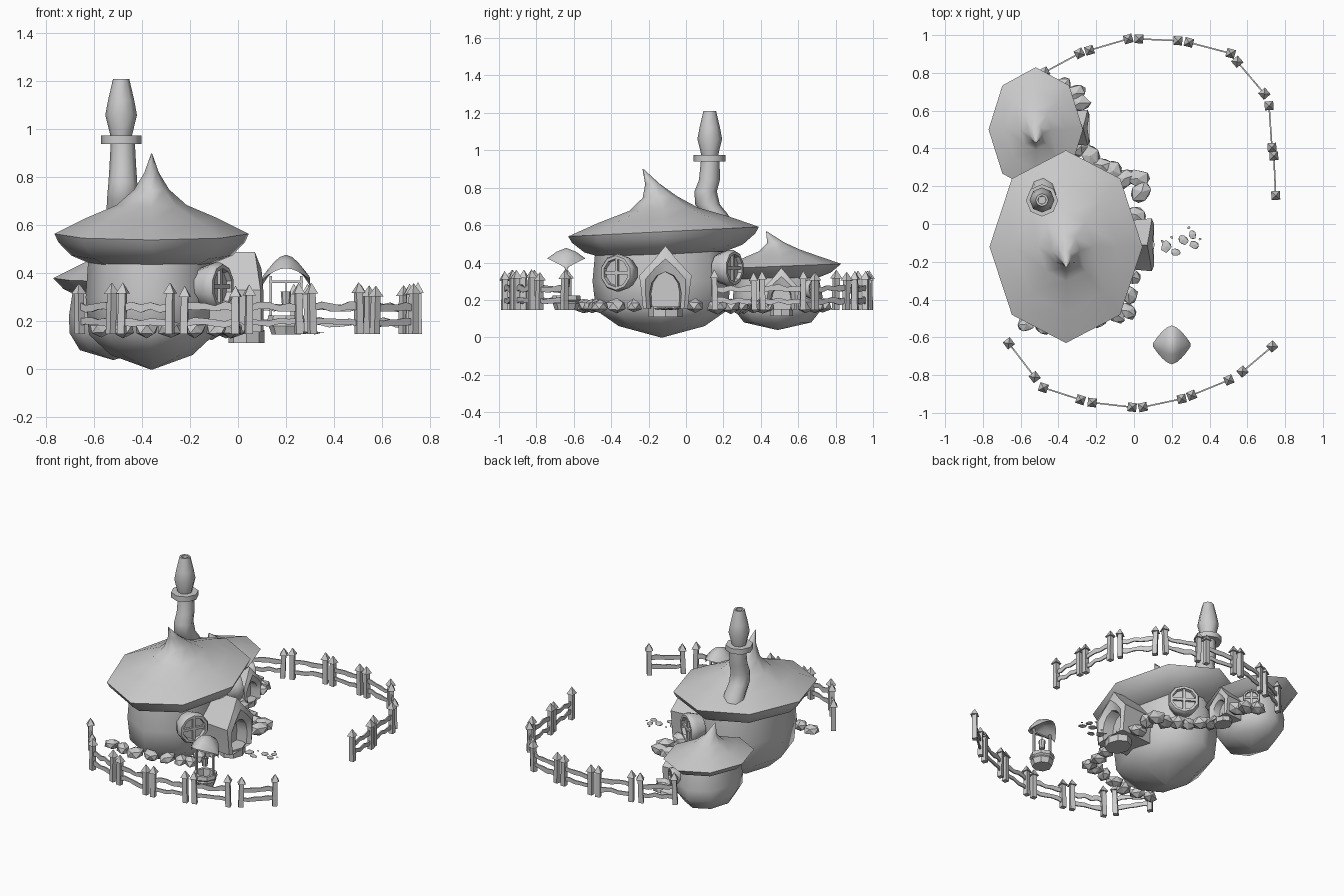
import bpy, bmesh, math, random
from mathutils import Matrix, Vector

if "Cube" in bpy.data.objects:
    bpy.data.objects.remove(bpy.data.objects["Cube"])
random.seed(4)
grey = bpy.data.materials.new("plain grey")
grey.diffuse_color = (0.6, 0.6, 0.6, 1)
grey.use_nodes = True
grey.node_tree.nodes["Principled BSDF"].inputs["Base Color"].default_value = grey.diffuse_color


def finish(name, bm, smooth=None):
    bmesh.ops.recalc_face_normals(bm, faces=bm.faces)
    me = bpy.data.meshes.new(name)
    bm.to_mesh(me)
    bm.free()
    me.materials.append(grey)
    ob = bpy.data.objects.new(name, me)
    bpy.context.collection.objects.link(ob)
    if smooth:
        bpy.ops.object.select_all(action='DESELECT')
        bpy.context.view_layer.objects.active = ob
        ob.select_set(True)
        bpy.ops.object.shade_smooth_by_angle(angle=math.radians(smooth))
    return ob


def loft(bm, rings, cap0=True, cap1=True):
    """Bridge closed rings of points."""
    vs = [[bm.verts.new(p) for p in r] for r in rings]
    n = len(vs[0])
    for a, b in zip(vs, vs[1:]):
        for i in range(n):
            j = (i + 1) % n
            bm.faces.new((a[i], a[j], b[j], b[i]))
    if cap0:
        bm.faces.new(vs[0])
    if cap1:
        bm.faces.new(vs[-1])


def oval(cx, cy, z, rx, ry, n=8, tilt=0.0, turn=0.0):
    pts = []
    for i in range(n):
        a = 2 * math.pi * i / n + turn
        y = ry * math.sin(a)
        pts.append(Vector((cx + rx * math.cos(a), cy + y, z + tilt * y)))
    return pts


def box(bm, size, m):
    bmesh.ops.create_cube(bm, size=1, matrix=m @ Matrix.Diagonal((*size, 1)))


# house bodies with rounded undersides: (z, radius factor)
def body(name, cx, cy, rx, ry, prof):
    bm = bmesh.new()
    loft(bm, [oval(cx, cy, z, rx * f, ry * f) for z, f in prof])
    finish(name, bm, 60)


body("main_body", -0.36, -0.13, 0.275, 0.37,
     [(0, .02), (.06, .62), (.145, .95), (.3, 1), (.46, .96)])
body("small_body", -0.52, 0.49, 0.185, 0.24,
     [(.04, .02), (.08, .75), (.15, .98), (.22, 1), (.34, .9)])


# curled roofs: (z, radius factor, y shift)
def roof(name, cx, cy, rx, ry, tilt, prof):
    bm = bmesh.new()
    loft(bm, [oval(cx, cy + s, z, rx * f, ry * f, 8, tilt) for z, f, s in prof])
    finish(name, bm, 75)


roof("main_roof", -0.36, -0.12, 0.405, 0.51, 0.05,
     [(.435, .6, 0), (.475, .83, 0), (.53, .96, 0), (.565, 1, 0), (.63, .68, 0), (.685, .36, 0),
      (.75, .18, -.02), (.82, .075, -.06), (.9, .005, -.11)])
roof("small_roof", -0.52, 0.5, 0.25, 0.33, 0.04,
     [(.31, .62, 0), (.335, .83, 0), (.38, 1, 0), (.425, .64, 0), (.465, .33, 0),
      (.505, .14, -.02), (.567, .005, -.07)])

# bent chimney pipe, collar and hollow pot
bm = bmesh.new()
loft(bm, [oval(-.48, y, z, r, r) for z, y, r in
          [(.6, .18, .07), (.66, .155, .068), (.71, .115, .066), (.78, .105, .06),
           (.84, .125, .056), (.95, .13, .05)]])
finish("chimney_pipe", bm, 50)
bm = bmesh.new()
loft(bm, [oval(-.487, .125, z, r, r) for z, r in
          [(.94, .07), (.94, .085), (.975, .085), (.975, .05)]])
finish("chimney_collar", bm, 50)
bm = bmesh.new()
loft(bm, [oval(-.487, .127, z, r, r) for z, r in
          [(.97, .044), (1.06, .066), (1.12, .055), (1.21, .034), (1.21, .022), (1.1, .02)]])
finish("chimney_pot", bm, 50)

# pointed door porches facing +x, with recessed door and step
OUT = [(.12, 0), (.13, .1), (.14, .175), (.065, .255), (0, .335)]
INN = [(.08, 0), (.085, .08), (.074, .135), (.045, .175), (0, .195)]


def porch(name, xb, xf, cy, zb, s):
    def ring(half, x, k=1.0, lean=0.0):
        pts = half + [(-y, z) for y, z in half[-2::-1]]
        return [Vector((x - lean * max(0, z - .17), cy + y * s * k, zb + z * s)) for y, z in pts]
    bm = bmesh.new()
    mid = [((a + c) / 2, (b + d) / 2) for (a, b), (c, d) in zip(OUT, INN)]
    loft(bm, [ring(OUT, xb, .85), ring(OUT, xf, 1, .15), ring(mid, xf + .012 * s, 1, .1),
              ring(INN, xf - .01), ring(INN, xf - .08 * s, .9)])
    finish(name, bm, 35)
    bm = bmesh.new()
    loft(bm, [oval(xf - .06 * s, cy, zb + z * s, .075 * s, .09 * s) for z in (-.045, .01)])
    finish(name + "_step", bm)
    bm = bmesh.new()
    box(bm, (.01, .012, .02), Matrix.Translation((xf - .08 * s, cy - .04 * s, zb + .08 * s)))
    finish(name + "_handle", bm)


porch("main_porch", -0.14, 0.095, -0.11, 0.155, 1.0)
porch("small_porch", -0.4, -0.245, 0.51, 0.145, 0.68)


# round windows with a cross, turned about z
def window(name, loc, ang, r):
    m = Matrix.Translation(loc) @ Matrix.Rotation(math.radians(ang), 4, 'Z') \
        @ Matrix.Rotation(math.pi / 2, 4, 'Y')
    bm = bmesh.new()
    prof = [(-.7, .8), (-.1, 1), (.2, 1), (.32, .92), (.32, .76), (.1, .72)]
    loft(bm, [[m @ p for p in oval(0, 0, z * r, r * f, r * f, 10)] for z, f in prof])
    for size in ((.17, 1.5, .15), (1.5, .17, .15)):
        box(bm, [v * r for v in size], m @ Matrix.Translation((0, 0, .18 * r)))
    finish(name, bm, 35)


window("front_window", (-0.09, -0.36, 0.345), -30, 0.1)
window("back_window", (-0.2, 0.235, 0.37), 58, 0.098)
window("small_window", (-0.375, 0.675, 0.26), 50, 0.055)


# rocks: jittered faceted balls
def rock(name, x, y, z, r, flat):
    bm = bmesh.new()
    bmesh.ops.create_icosphere(bm, subdivisions=1, radius=1)
    turn = Matrix.Rotation(random.uniform(0, 6), 3, 'Z')
    for v in bm.verts:
        p = v.co * random.uniform(.85, 1.12)
        v.co = turn @ Vector((p.x * r * 1.15, p.y * r * .9, p.z * r * flat)) + Vector((x, y, z))
    finish(name, bm)


spots = [(-.57, -.53), (-.48, -.54), (-.38, -.55), (-.28, -.53), (-.18, -.5), (-.09, -.48),
         (-.03, -.46), (-.03, -.37), (-.01, -.28), (.01, .05), (.04, .17), (.02, .24),
         (-.05, .24), (-.11, .28), (-.17, .31), (-.23, .36), (-.28, .41), (-.29, .64),
         (-.31, .69), (-.38, .73)]
for i, (x, y) in enumerate(spots):
    rock(f"base_stone_{i}", x, y, .168, random.uniform(.045, .06), .75)
for i, (x, y, r) in enumerate([(.17, -.12, .032), (.22, -.15, .024), (.26, -.085, .028),
                               (.31, -.055, .024), (.32, -.11, .026), (.2, -.07, .009),
                               (.29, -.02, .008), (.35, -.08, .008), (.15, -.09, .008)]):
    rock(f"path_stone_{i}", x, y, .153, r, .25)

# well basin, posts, crossbar and bucket
wx, wy = 0.2, -0.64
bm = bmesh.new()
loft(bm, [oval(wx, wy, z, r, r) for z, r in
          [(.145, .06), (.18, .072), (.19, .068), (.2, .078), (.225, .074), (.225, .055), (.17, .05)]])
finish("well_basin", bm, 30)
bm = bmesh.new()
for dx in (-.063, .063):
    box(bm, (.011, .014, .2), Matrix.Translation((wx + dx, wy, .29)))
box(bm, (.14, .009, .009), Matrix.Translation((wx, wy, .365)))
box(bm, (.003, .003, .04), Matrix.Translation((wx, wy, .345)))
finish("well_posts", bm)
bm = bmesh.new()
loft(bm, [oval(wx, wy, z, r, r) for z, r in
          [(.27, .017), (.325, .022), (.325, .018), (.28, .014)]])
finish("well_bucket", bm, 40)

# well roof: arched saddle with a leaf-shaped outline
bm = bmesh.new()
rings = []
for i in range(9):
    u = -1 + i / 4
    w = .095 * (1 - abs(u) ** 1.6) + .008
    zt = .478 - .1 * abs(u) ** 1.7
    rings.append([Vector((wx + .1 * u, wy + a * w, zt - d - .055 * abs(a) * w / .1))
                  for a, d in ((-1, 0), (-.5, -.008), (0, 0), (.5, -.008), (1, 0),
                               (.5, .015), (0, .03), (-.5, .015))])
loft(bm, rings)
finish("well_roof", bm, 40)


# fence panels: two pointed posts and two wavy rails
def panel(name, a, b):
    a, b = Vector((*a, 0)), Vector((*b, 0))
    d = (b - a).normalized()
    nrm = Vector((-d.y, d.x, 0))
    ang = math.atan2(d.y, d.x)
    bm = bmesh.new()
    for p in (a, b):
        h = random.uniform(-.008, .008)
        lean = d * random.uniform(-.007, .007)
        loft(bm, [oval(p.x + lean.x * k, p.y + lean.y * k, z, r, r, 4, 0, ang + math.pi / 4)
                  for z, r, k in [(.147, .022, 0), (.31 + h, .02, 1), (.31 + h, .033, 1),
                                  (.355 + h, .001, 1)]])
    for z0 in (.195, .26):
        rail = []
        for i in range(6):
            c = a.lerp(b, i / 5)
            zc = z0 + random.uniform(-.008, .008)
            hh = random.uniform(.011, .017)
            rail.append([c + nrm * s + Vector((0, 0, zc + t * hh))
                         for s, t in ((-.004, -1), (.004, -1), (.004, 1), (-.004, 1))])
        loft(bm, rail)
    finish(name, bm)


front = [(-.66, -.635), (-.53, -.805), (-.485, -.865), (-.285, -.93), (-.225, -.945), (-.01, -.97),
         (.045, -.97), (.255, -.925), (.31, -.905), (.505, -.825), (.57, -.785), (.73, -.65)]
back = [(.75, .155), (.74, .365), (.73, .41), (.715, .625), (.69, .69), (.55, .855), (.505, .905),
        (.295, .96), (.235, .97), (.025, .98), (-.03, .98), (-.235, .92), (-.295, .9), (-.48, .8)]
for side, pts in (("front", front), ("back", back)):
    for i in range(0, len(pts), 2):
        panel(f"{side}_fence_{i // 2}", pts[i], pts[i + 1])
